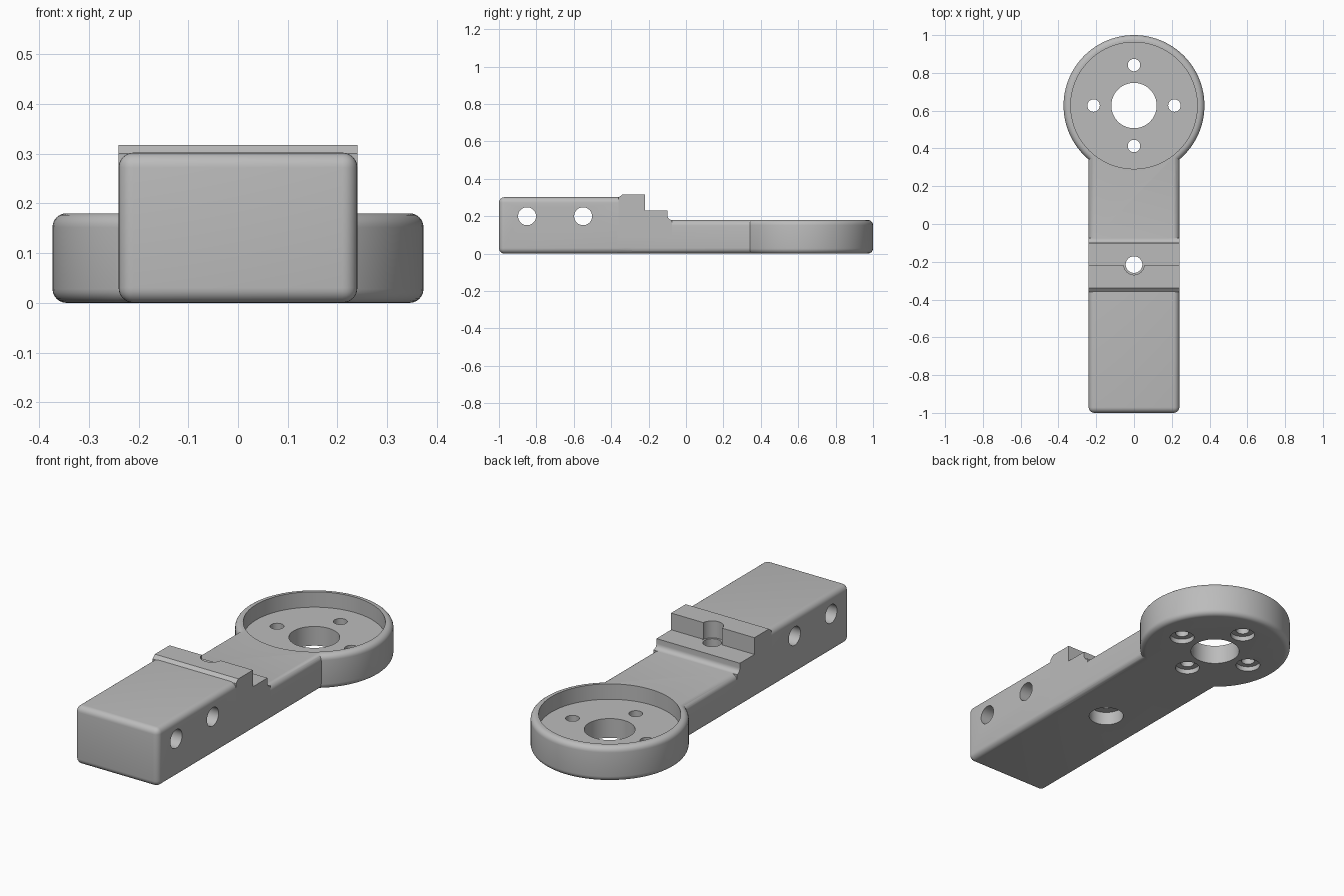
import bpy, bmesh, math
from mathutils import Matrix

if "Cube" in bpy.data.objects:
    bpy.data.objects.remove(bpy.data.objects["Cube"], do_unlink=True)

grey = bpy.data.materials.new("plain_grey")
grey.use_nodes = True
grey.diffuse_color = (0.5, 0.5, 0.5, 1)
grey.node_tree.nodes["Principled BSDF"].inputs["Base Color"].default_value = (0.5, 0.5, 0.5, 1)

HALF = 0.24        # half width of the arm
RING_Y = 0.627     # centre of the round mount
RING_R = 0.373


def finish(name, bm):
    bmesh.ops.recalc_face_normals(bm, faces=bm.faces)
    mesh = bpy.data.meshes.new(name)
    bm.to_mesh(mesh)
    bm.free()
    mesh.materials.append(grey)
    ob = bpy.data.objects.new(name, mesh)
    bpy.context.collection.objects.link(ob)
    return ob


def round_edges(bm, radius, test):
    edges = [e for e in bm.edges if e.calc_face_angle(0) > 1 and test(e)]
    bmesh.ops.bevel(bm, geom=edges, offset=radius, segments=6, profile=0.5, affect='EDGES')


def bar(name, y0, y1, height):
    bm = bmesh.new()
    place = Matrix.Translation((0, (y0 + y1) / 2, height / 2)) @ Matrix.Diagonal((2 * HALF, y1 - y0, height, 1))
    bmesh.ops.create_cube(bm, size=1, matrix=place)
    round_edges(bm, 0.03, lambda e: True)
    return finish(name, bm)


def cylinder(name, x, y, z0, z1, r, segments=48, edge=0):
    bm = bmesh.new()
    bmesh.ops.create_cone(bm, cap_ends=True, segments=segments, radius1=r, radius2=r, depth=z1 - z0,
                          matrix=Matrix.Translation((x, y, (z0 + z1) / 2)))
    if edge:
        round_edges(bm, edge, lambda e: True)
    return finish(name, bm)


def cross_hole(y, z, r):
    ob = cylinder("cross_hole", 0, 0, -0.5, 0.5, r)
    ob.data.transform(Matrix.Translation((0, y, z)) @ Matrix.Rotation(math.pi / 2, 4, 'Y'))
    return ob


def combine(body, tool, operation):
    mod = body.modifiers.new(operation, 'BOOLEAN')
    mod.operation = operation
    mod.solver = 'EXACT'
    mod.object = tool
    bpy.context.view_layer.objects.active = body
    bpy.ops.object.modifier_apply(modifier=mod.name)
    bpy.data.objects.remove(tool, do_unlink=True)


# Stepped clamp block: side profile extruded across the arm
fillet = [(-0.075 - 0.025 * math.cos(a), 0.205 - 0.025 * math.sin(a))
          for a in [i * math.pi / 12 for i in range(7)]]
profile = [(-0.36, 0.1), (-0.36, 0.3), (-0.34, 0.317), (-0.22, 0.317), (-0.22, 0.23), (-0.1, 0.23)]
profile += fillet + [(-0.075, 0.1)]
bm = bmesh.new()
face = bm.faces.new([bm.verts.new((-HALF, y, z)) for y, z in profile])
out = bmesh.ops.extrude_face_region(bm, geom=[face])["geom"]
bmesh.ops.translate(bm, vec=(2 * HALF, 0, 0), verts=[v for v in out if isinstance(v, bmesh.types.BMVert)])
block = finish("clamp_block", bm)

# Body: thick handle, thin arm, stepped block and round mount
body = bar("motor_arm", -1, -0.26, 0.302)
combine(body, bar("thin_arm", -0.4, RING_Y, 0.18), 'UNION')
combine(body, block, 'UNION')
combine(body, cylinder("round_mount", 0, RING_Y, 0, 0.18, RING_R, 96, 0.028), 'UNION')

# Recess and bores in the round mount
cutters = [cylinder("recess", 0, RING_Y, 0.1, 0.4, 0.335, 96),
           cylinder("centre_bore", 0, RING_Y, -0.1, 0.3, 0.12, 64)]
for i in range(4):
    a = i * math.pi / 2
    x, y = 0.214 * math.cos(a), RING_Y + 0.214 * math.sin(a)
    cutters += [cylinder("screw_hole", x, y, -0.1, 0.3, 0.033, 32),
                cylinder("screw_head_pocket", x, y, -0.1, 0.025, 0.06, 32)]

# Clamp bolt hole with its pockets, and cross holes in the handle
cutters += [cylinder("bolt_hole", 0, -0.215, -0.1, 0.5, 0.044),
            cylinder("bolt_seat", 0, -0.215, 0.229, 0.5, 0.054),
            cylinder("nut_pocket", 0, -0.215, -0.1, 0.07, 0.085),
            cross_hole(-0.85, 0.2, 0.048), cross_hole(-0.55, 0.2, 0.048)]
for tool in cutters:
    combine(body, tool, 'DIFFERENCE')

bpy.ops.object.select_all(action='DESELECT')
body.select_set(True)
bpy.context.view_layer.objects.active = body
bpy.ops.object.shade_smooth_by_angle(angle=math.radians(30))
